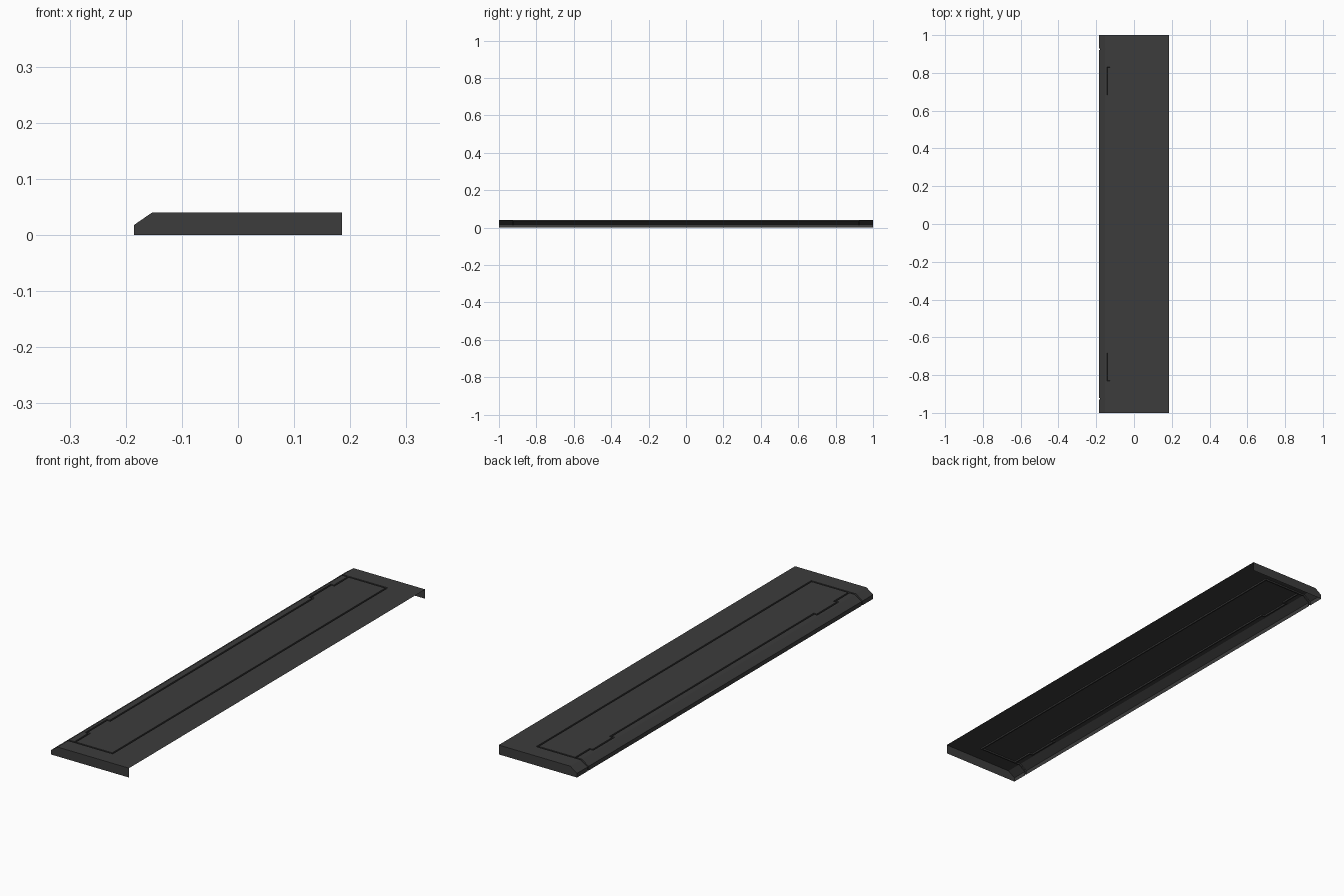
import bpy, bmesh

if "Cube" in bpy.data.objects:
    bpy.data.objects.remove(bpy.data.objects["Cube"])

HALF_X, HALF_Y, TOP = 0.185, 1.0, 0.04
G = 0.007          # groove width
DEPTH = 0.006      # groove depth

# Cross-section: front wall, bevel, then flat top with groove stations (open at +x)
top_x = [-0.153, -0.142, -0.142 + G, -0.128, -0.128 + G, 0.051, 0.051 + G, HALF_X]
profile = [(-HALF_X, 0.0), (-HALF_X, 0.018)] + [(x, TOP) for x in top_x]

# Stations along the length, mirrored about y = 0
half = [0.69 - G, 0.69, 0.83 - G, 0.83, 0.925 - G / 2, 0.925 + G / 2, HALF_Y]
ys = [-y for y in reversed(half)] + half


def is_groove(x, y):
    """True where a panel seam runs through the cell centred at x, y."""
    y = abs(y)
    if y > half[5]:
        return False
    if y > half[4]:
        return x < 0.051 + G                     # end seams, over the bevel
    if 0.051 < x < 0.051 + G:
        return True                              # rear seam
    if half[1] < y < half[2]:
        return -0.142 < x < -0.142 + G           # stepped tab in front seam
    if half[0] < y < half[3]:
        return -0.142 < x < -0.128 + G           # step to the tab
    return -0.128 < x < -0.128 + G               # front seam


# Open shell: lofted profile
bm = bmesh.new()
rows = [[bm.verts.new((x, y, z)) for x, z in profile] for y in ys]
for a, b in zip(rows, rows[1:]):
    for i in range(len(profile) - 1):
        bm.faces.new((a[i], a[i + 1], b[i + 1], b[i]))
bm.normal_update()
top = next(f for f in bm.faces if f.calc_center_median().z > TOP - 1e-4)
if top.normal.z < 0:
    bmesh.ops.reverse_faces(bm, faces=bm.faces[:])
bm.normal_update()

# Sunken panel seams
seams = []
for f in bm.faces:
    c = f.calc_center_median()
    if is_groove(c.x, c.y):
        seams.append(f)
bmesh.ops.inset_region(bm, faces=seams, thickness=0.0004, depth=-DEPTH,
                       use_boundary=False, use_even_offset=True)

# End walls
for y in (-HALF_Y, HALF_Y):
    outline = profile[:3] + [(HALF_X, TOP), (HALF_X, 0.0)]
    if y > 0:
        outline.reverse()
    face = bm.faces.new([bm.verts.new((x, y, z)) for x, z in outline])
    face.normal_update()
    if face.normal.y * y < 0:
        face.normal_flip()

mesh = bpy.data.meshes.new("panel_shell")
bm.to_mesh(mesh)
bm.free()
panel = bpy.data.objects.new("panel_shell", mesh)
bpy.context.collection.objects.link(panel)

# Dark grey finish
mat = bpy.data.materials.new("dark_grey")
mat.diffuse_color = (0.045, 0.045, 0.045, 1.0)
mat.use_nodes = True
mat.node_tree.nodes["Principled BSDF"].inputs["Base Color"].default_value = mat.diffuse_color
mesh.materials.append(mat)
